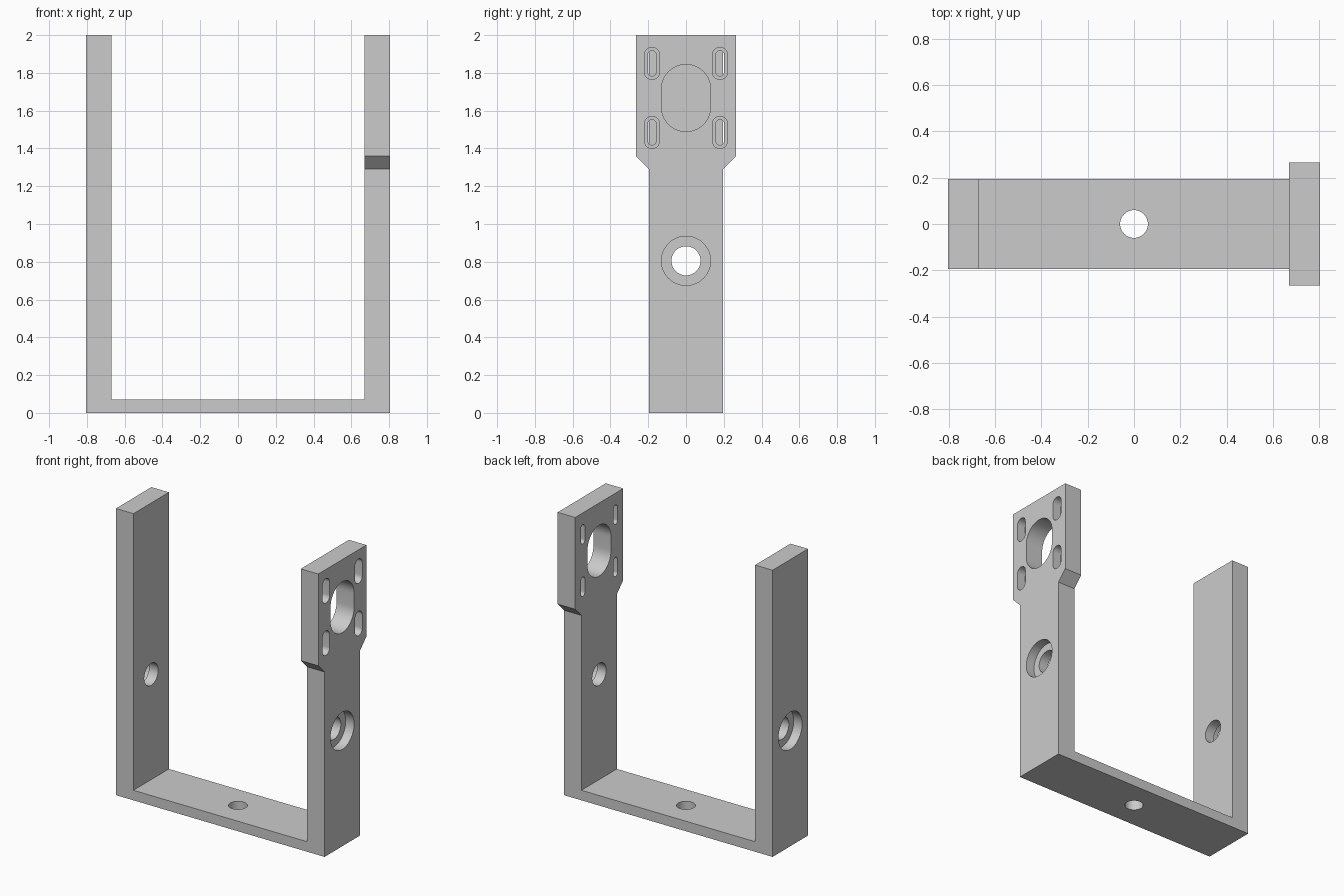
import bpy, math

cube = bpy.data.objects.get("Cube")
if cube:
    bpy.data.objects.remove(cube, do_unlink=True)

grey = bpy.data.materials.new("plain_grey")
grey.use_nodes = True
grey.diffuse_color = (0.6, 0.6, 0.6, 1)
grey.node_tree.nodes["Principled BSDF"].inputs["Base Color"].default_value = (0.6, 0.6, 0.6, 1)

IN, OUT = 0.67, 0.805      # inner and outer faces of the uprights
HALF, HEAD = 0.195, 0.265  # half widths of strap and mounting head
BASE, SEAT = 0.07, 0.065   # base thickness, counterbore depth


def prism(name, outline, lo, hi, place):
    """Extrude a closed 2D outline from lo to hi; place maps (u, v, w) to xyz."""
    n = len(outline)
    verts = [place(u, v, w) for w in (lo, hi) for u, v in outline]
    faces = [list(range(n))[::-1], list(range(n, 2 * n))]
    faces += [(i, (i + 1) % n, n + (i + 1) % n, n + i) for i in range(n)]
    mesh = bpy.data.meshes.new(name)
    mesh.from_pydata(verts, [], faces)
    mesh.materials.append(grey)
    obj = bpy.data.objects.new(name, mesh)
    bpy.context.collection.objects.link(obj)
    return obj


def slot(cu, cv, r, height=None, steps=24):
    """Upright rounded slot outline, or a circle when no height is given."""
    s = (height / 2 - r) if height else 0
    pts = []
    for side in (1, -1):
        for i in range(steps + (1 if s else 0)):
            a = math.pi * i / steps + (0 if side > 0 else math.pi)
            pts.append((cu + r * math.cos(a), cv + side * s + r * math.sin(a)))
    return pts


def along_x(u, v, w):
    return (w, u, v)


def along_y(u, v, w):
    return (u, -w, v)


def along_z(u, v, w):
    return (u, v, w)


def cut(obj, outline, lo, hi, place=along_x):
    cutter = prism("cutter", outline, lo, hi, place)
    mod = obj.modifiers.new("cut", "BOOLEAN")
    mod.object, mod.operation, mod.solver = cutter, "DIFFERENCE", "EXACT"
    bpy.context.view_layer.objects.active = obj
    bpy.ops.object.modifier_apply(modifier=mod.name)
    bpy.data.objects.remove(cutter, do_unlink=True)


# U-shaped strap, with the head-side upright stopping at the flare
NECK, FLARE, TOP = 1.29, 1.36, 2.0
strap = prism("u_bracket", [(-OUT, 0), (OUT, 0), (OUT, NECK), (IN, NECK), (IN, BASE),
                            (-IN, BASE), (-IN, TOP), (-OUT, TOP)], -HALF, HALF, along_y)

# Flared mounting head
head = prism("mounting_head", [(-HALF, NECK), (HALF, NECK), (HEAD, FLARE), (HEAD, TOP),
                               (-HEAD, TOP), (-HEAD, FLARE)], IN, OUT, along_x)

# Counterbored holes in both uprights, sunk from the outside
for side in (1, -1):
    for r, inner in ((0.077, IN - 0.1), (0.13, OUT - SEAT)):
        lo, hi = sorted((side * inner, side * (OUT + 0.1)))
        cut(strap, slot(0, 0.805, r), lo, hi)

# Hole through the base
cut(strap, slot(0, 0, 0.06), -0.1, BASE + 0.1, along_z)

# Large window and four stepped fixing slots in the head
cut(head, slot(0, 1.667, 0.13, 0.355), IN - 0.1, OUT + 0.1)
for y in (-0.18, 0.18):
    for z in (1.485, 1.85):
        cut(head, slot(y, z, 0.022, 0.134), IN - 0.1, OUT + 0.1)
        cut(head, slot(y, z, 0.04, 0.17), OUT - SEAT, OUT + 0.1)

# Smooth hole walls, sharp edges
for obj in (strap, head):
    bpy.ops.object.select_all(action="DESELECT")
    obj.select_set(True)
    bpy.context.view_layer.objects.active = obj
    bpy.ops.object.shade_smooth_by_angle(angle=math.radians(30))
